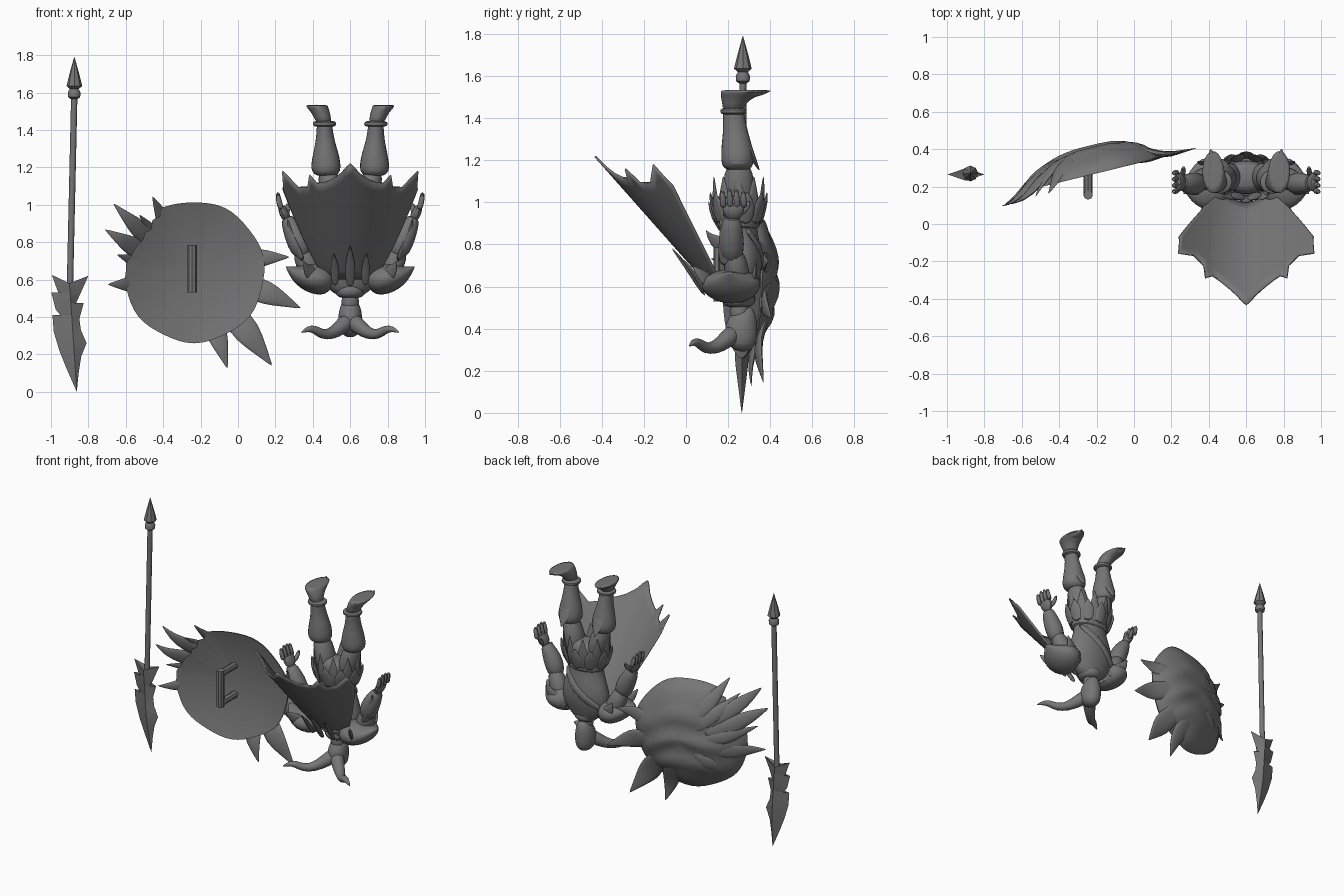
import bpy, bmesh, math
from mathutils import Vector

CX = 0.6  # figure's centre line
grey = bpy.data.materials.new("dark_grey")
grey.diffuse_color = (0.18, 0.18, 0.18, 1)


def finish(name, verts, faces, sub=0, angle=40, solid=0):
    me = bpy.data.meshes.new(name)
    me.from_pydata([tuple(v) for v in verts], [], faces)
    bm = bmesh.new()
    bm.from_mesh(me)
    bmesh.ops.recalc_face_normals(bm, faces=bm.faces)
    bm.to_mesh(me)
    bm.free()
    me.shade_smooth()
    me.set_sharp_from_angle(angle=math.radians(angle))
    me.materials.append(grey)
    ob = bpy.data.objects.new(name, me)
    bpy.context.collection.objects.link(ob)
    if solid:
        ob.modifiers.new("thick", 'SOLIDIFY').thickness = solid
    if sub:
        ob.modifiers.new("smooth", 'SUBSURF').levels = sub
        ob.modifiers["smooth"].render_levels = sub
    return ob


def tube(name, pts, n=12, ref=(0, 1, 0), sub=1, level=False):
    """Loft of ellipses; each point is x, y, z, half width, half depth along ref."""
    verts, faces = [], []
    P = [Vector(p[:3]) for p in pts]
    for i, p in enumerate(pts):
        t = P[min(i + 1, len(P) - 1)] - P[max(i - 1, 0)]
        t = Vector((0, 0, 1)) if level else t.normalized()
        r = Vector(ref)
        r = (r - t * r.dot(t)).normalized()
        side = r.cross(t)
        for k in range(n):
            a = 2 * math.pi * k / n
            verts.append(P[i] + side * math.cos(a) * p[3] + r * math.sin(a) * p[4])
    for i in range(len(pts) - 1):
        for k in range(n):
            q = (k + 1) % n
            faces.append((i*n + k, i*n + q, (i+1)*n + q, (i+1)*n + k))
    faces += [tuple(range(n)), tuple(range((len(pts) - 1)*n, len(pts)*n))]
    return finish(name, verts, faces, sub)


def leaf(name, root, mid, tip, w, t, ref):
    """Pointed plate with a raised middle."""
    r, m, e = Vector(root), Vector(mid), Vector(tip)
    h = m.lerp(e, 0.5) + (m - r.lerp(e, 0.5)) * 0.3
    return tube(name, [(*r, w * .7, t), (*m, w, t), (*h, w * .5, t * .8), (*e, .002, .002)], 6, ref, 1)


# ---- Spear
tube("spear_shaft", [(-.90, .27, .5, .017, .017), (-.875, .27, 1.6, .017, .017)], 10, sub=0)
tube("spear_collar", [(-.876, .27, z, r, r) for z, r in
     ((1.565, .018), (1.575, .032), (1.60, .034), (1.615, .026), (1.625, .018))], 12, sub=0, level=True)
tube("spear_point", [(-.875, .27, z, r, r) for z, r in
     ((1.615, .02), (1.635, .042), (1.70, .026), (1.79, .001))], 8, sub=0, level=True)
left = [(-.905, .575), (-.995, .625), (-.965, .54), (-.925, .475), (-.998, .53), (-.975, .44), (-.912, .365),
        (-.992, .41), (-.985, .32), (-.955, .22), (-.915, .12), (-.862, .0)]
right = [(-.885, .575), (-.80, .62), (-.84, .53), (-.872, .46), (-.882, .385), (-.825, .475), (-.848, .39),
         (-.84, .33), (-.81, .26), (-.838, .19), (-.852, .10), (-.862, .0)]
verts, faces = [], []
for chain in (left, right):
    base = len(verts)
    for x, z in chain:
        sx = -.862 - .04 * min(z, .6) / .6
        t = .032 * min(1, z / .25) + .001
        verts += [(x, .265, z), (sx, .265 - t, min(z, .58)), (sx, .265 + t, min(z, .58))]
    for i in range(len(chain) - 1):
        a, b = base + 3*i, base + 3*i + 3
        faces += [(a, b, b + 1, a + 1), (a, b, b + 2, a + 2)]
finish("spear_barbed_blade", verts, faces, 0, 30)

# ---- Shield: domed disc, shallow hollow in front, ridged behind
SX, SZ, SR, DOME = -.235, .64, .38, .14


def plane(x):
    return .262 + .245 * (x - SX)


def back(x, z):
    r = math.hypot(x - SX, z - SZ) / SR
    return plane(x) + max(-.05 if x < SX - .2 else .005, DOME * (1 - r**3))


verts, faces = [], []
N, K = 56, 9
for sgn in (0, 1):
    for j in range(K + 1):
        for k in range(N):
            a = 2 * math.pi * k / N
            d = math.degrees(a)
            R = SR * (.99 + .012 * math.sin(7 * a))
            if 112 < d < 182:  # scalloped side
                R *= 1 - .12 * math.sin(math.pi * (d - 112) / 70) + .03 * math.sin(d * .45)
            f = max(j / K, .01)
            x, z = SX + R * f * math.cos(a), SZ + R * f * math.sin(a)
            wave = .010 * math.sin(38 * z + 9 * x + 2 * math.sin(9 * x))
            y = plane(x) + (.008 + (1 - f**3) * (DOME + wave) if sgn else .055 * (1 - f * f))
            verts.append((x, y, z))
M = (K + 1) * N
for s in (0, M):
    for j in range(K):
        for k in range(N):
            q = (k + 1) % N
            faces.append((s + j*N + k, s + j*N + q, s + (j+1)*N + q, s + (j+1)*N + k))
    faces.append(tuple(range(s, s + N)))
faces += [(K*N + k, K*N + (k+1) % N, M + K*N + (k+1) % N, M + K*N + k) for k in range(N)]
finish("shield_disc", verts, faces, 0, 50)

# swept spikes: tip x, tip z, half width
for x, z, w in ((-.46, 1.05, .06), (-.67, 1.01, .06), (-.715, .87, .065), (-.65, .735, .055),
                (-.70, .575, .06), (.28, .72, .06), (.34, .445, .075), (.185, .135, .085),
                (-.055, .12, .07), (-.53, .95, .055), (-.49, .44, .055)):
    pts = []
    for f, ww in ((.3, .5), (.5, .9), (.68, 1), (.84, .5), (1, .02)):
        bend = .05 * math.sin(math.pi * f)
        px, pz = SX + f * (x - SX), SZ + f * (z - SZ) - bend * (1 if x < SX else -1) * .5
        pts.append((px, back(px, pz) - .008 * (f < .6), pz, w * ww, .02 * ww))
    tube("shield_spike", pts, 8, (-.25, 1, 0), 1)

tube("shield_handle_grip", [(SX - .01, .155, z, .025, .025) for z in (.53, .785)], 8, sub=0)
for z in (.555, .76):
    tube("shield_handle_arm", [(SX - .01, y, z, .024, .024) for y in (.15, .335)], 8, (0, 0, 1), 0)

# ---- Figure, upside down: head low, feet high
tube("torso", [(CX, .26, .50, .05, .05), (CX, .25, .56, .14, .08), (CX, .255, .65, .18, .105),
               (CX, .26, .75, .165, .105), (CX, .255, .86, .12, .085), (CX, .25, .93, .13, .09),
               (CX, .25, 1.02, .145, .095), (CX, .25, 1.07, .08, .06)], 16, sub=2, level=True)
tube("neck", [(CX, .255, .42, .05, .05), (CX, .255, .54, .055, .055)], 12, level=True)
tube("collar", [(CX, .25, z, r, r) for z, r in ((.50, .06), (.52, .08), (.55, .085), (.58, .07))], 14, level=True)
tube("head", [(CX, .27, .29, .02, .025), (CX, .265, .32, .06, .07), (CX, .26, .38, .068, .082),
              (CX, .265, .44, .062, .075), (CX, .28, .49, .04, .045), (CX, .285, .505, .01, .02)], 14, sub=2, level=True)
tube("belt", [(CX, .25, z, a, b) for z, a, b in
     ((.87, .12, .085), (.88, .138, .102), (.915, .142, .106), (.925, .13, .095))], 16, level=True)
tube("chest_sash", [(CX - .16, .30, .62, .03, .015), (CX - .05, .365, .70, .03, .015),
                    (CX + .06, .355, .79, .03, .015), (CX + .12, .28, .88, .03, .015)], 8)

# pointed skirt plates in two layers
for count, r, top, off in ((10, .15, 1.13, 0), (10, .165, 1.05, .5)):
    for k in range(count):
        a = 2 * math.pi * (k + off) / count
        c, s = math.cos(a), math.sin(a)

        def at(q, z):
            return (CX + c * q, .25 + s * q * .75, z)
        leaf("skirt_plate", at(r - .03, .89), at(r, .98), at(r + .015, top), .055, .012, (c, s, 0))

for s in (-1, 1):
    def m(*p):
        return (CX + s * p[0], *p[1:])

    # head horn sweeping back and out
    tube("head_horn", [m(.0, .24, .39, .055, .05), m(.05, .19, .345, .044, .044), m(.10, .14, .308, .034, .034),
                       m(.15, .09, .305, .028, .028), m(.19, .06, .335, .024, .024),
                       m(.225, .035, .338, .018, .018), m(.265, .015, .315, .002, .002)], 10)
    # leg, boot and foot
    tube("thigh", [m(.075, .25, .96, .075, .085), m(.10, .25, 1.08, .068, .08), m(.125, .25, 1.2, .055, .06)], 12, level=True)
    tube("shin", [m(.128, .245, 1.15, .055, .06), m(.13, .245, 1.18, .082, .08), m(.13, .245, 1.22, .082, .082),
                  m(.13, .24, 1.28, .07, .074), m(.134, .235, 1.34, .052, .06), m(.137, .225, 1.42, .042, .052),
                  m(.14, .22, 1.47, .042, .05)], 12, level=True)
    tube("boot_cuff", [m(.137, .225, z, r, r) for z, r in
         ((1.415, .045), (1.422, .064), (1.44, .067), (1.45, .048))], 14, level=True)
    leaf("knee_guard", m(.13, .29, 1.30), m(.13, .315, 1.22), m(.13, .35, 1.15), .055, .015, (0, 1, .2))
    tube("foot", [m(.14, .222, 1.43, .043, .05), m(.15, .228, 1.475, .047, .058), m(.165, .25, 1.505, .055, .088),
                  m(.178, .28, 1.525, .06, .118), m(.178, .28, 1.535, .06, .118)], 14, level=True)
    leaf("toe", m(.17, .25, 1.51), m(.18, .32, 1.515), m(.19, .405, 1.53), .055, .02, (0, 0, 1))
    # arm
    tube("upper_arm", [m(.19, .25, .60, .065, .065), m(.23, .24, .68, .065, .062), m(.27, .225, .78, .05, .05)], 12)
    tube("forearm", [m(.25, .22, .72, .05, .05), m(.275, .215, .80, .068, .066),
                     m(.315, .215, .88, .052, .055), m(.345, .22, .94, .032, .038)], 12)
    leaf("elbow_guard", m(.25, .18, .69), m(.305, .19, .80), m(.335, .16, .93), .05, .014, (s, -.5, 0))
    tube("palm", [m(.335, .22, .92, .026, .035), m(.355, .225, .955, .028, .056), m(.37, .225, 1.0, .022, .058)], 10)
    for k in range(4):
        y = .178 + .033 * k
        tube("finger", [m(.368, y, .97, .018, .018), m(.382, y - .004, 1.02, .017, .016),
                        m(.388, y - .006, 1.075 - .012 * abs(k - 1.4), .011, .011)], 8)
    tube("thumb", [m(.345, .25, .94, .018, .018), m(.335, .285, .97, .016, .016), m(.335, .305, 1.01, .01, .01)], 8)
    # winged shoulder guard
    tube("shoulder_guard", [m(.10, .235, .59, .07, .10), m(.16, .22, .60, .088, .14), m(.22, .21, .61, .08, .15),
                            m(.275, .205, .625, .055, .11), m(.31, .205, .645, .028, .06), m(.345, .205, .67, .003, .006)], 14)
    leaf("shoulder_spike", m(.17, .14, .60), m(.22, .09, .64), m(.25, .03, .70), .05, .015, (s, 0, .6))
    leaf("shoulder_front_plate", m(.12, .30, .56), m(.21, .32, .63), m(.26, .335, .72), .06, .016, (0, 1, 0))
    leaf("cape_clasp", m(.08, .10, .56), m(.083, .04, .66), m(.088, -.035, .745), .03, .012, (0, 1, .7))
leaf("cape_centre_clasp", (CX, .095, .55), (CX, .02, .67), (CX, -.07, .785), .036, .014, (0, 1, .7))

# ---- Cape: flaring sheet with a jagged hem
hem = [(0, 1), (.06, .97), (.14, .92), (.28, .875), (.42, .86), (.52, .87), (.6, .96), (.66, .86), (.8, .89),
       (.93, 1.09), (.97, .98), (1, .93)]
cols = [(-u, h) for u, h in reversed(hem[1:])] + hem
verts, faces, rows = [], [], 12
for u, h in cols:
    for j in range(rows + 1):
        v = h * j / rows
        w = .12 + .255 * v ** .76
        y = .11 - .545 * v + u * u * (.06 + .29 * v)
        z = .60 + .615 * v - .10 * u * u * v
        verts.append((CX + u * w, y, z))
for i in range(len(cols) - 1):
    for j in range(rows):
        a, b = i * (rows + 1) + j, (i + 1) * (rows + 1) + j
        faces.append((a, b, b + 1, a + 1))
finish("cape", verts, faces, 0, 60, .01)
